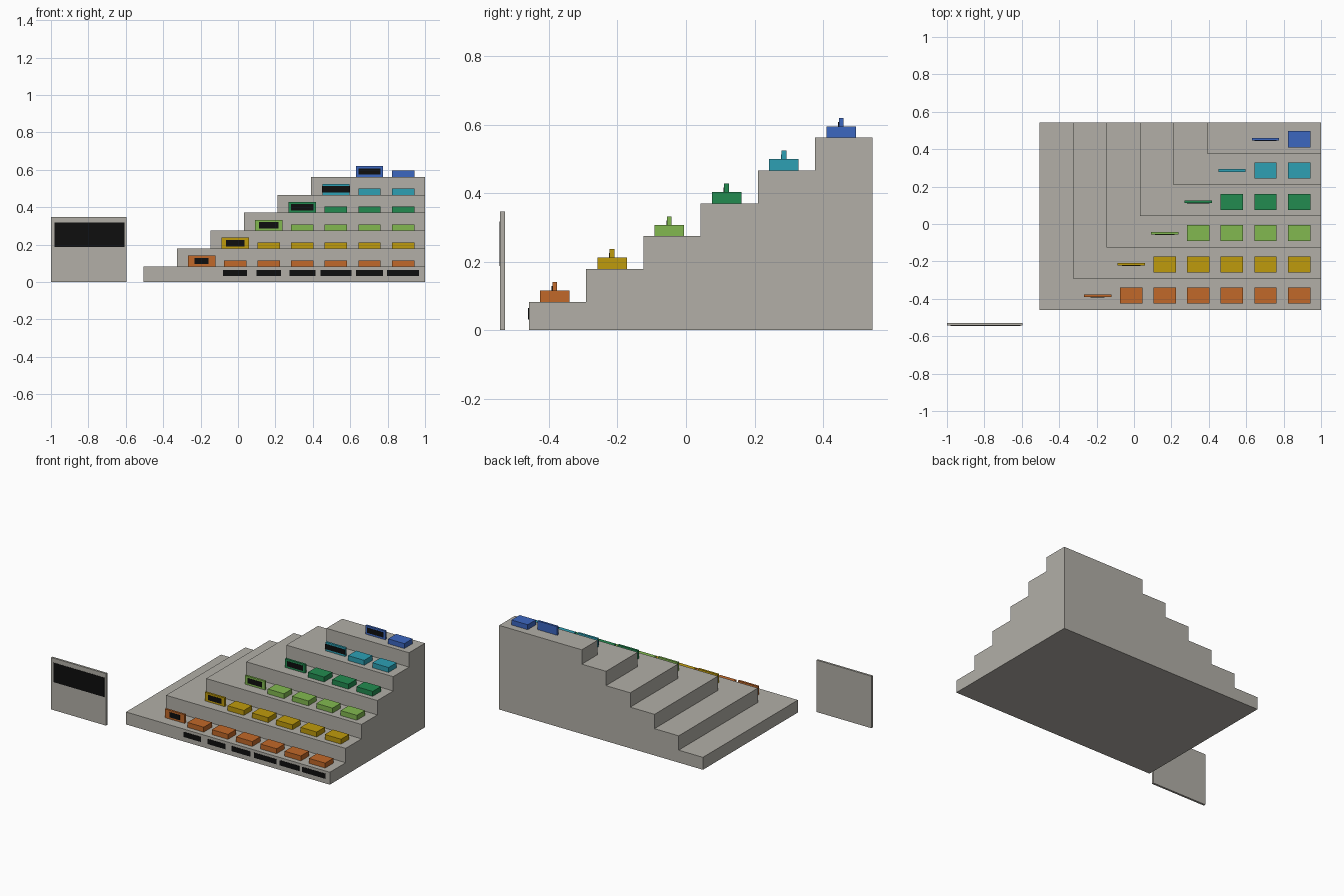
import bpy
import bmesh

cube = bpy.data.objects.get("Cube")
if cube:
    bpy.data.objects.remove(cube, do_unlink=True)


def material(name, rgb):
    """Flat material from 0-255 sRGB values, stored as linear."""
    lin = [((c / 255 + 0.055) / 1.055) ** 2.4 if c > 10 else c / 255 / 12.92 for c in rgb]
    mat = bpy.data.materials.new(name)
    mat.use_nodes = True
    mat.diffuse_color = (*lin, 1)
    bsdf = mat.node_tree.nodes["Principled BSDF"]
    bsdf.inputs["Base Color"].default_value = (*lin, 1)
    bsdf.inputs["Roughness"].default_value = 0.8
    return mat


def add_object(name, bm, mat):
    bmesh.ops.recalc_face_normals(bm, faces=bm.faces[:])
    mesh = bpy.data.meshes.new(name)
    bm.to_mesh(mesh)
    bm.free()
    mesh.materials.append(mat)
    obj = bpy.data.objects.new(name, mesh)
    bpy.context.scene.collection.objects.link(obj)
    return obj


def box(name, x, y, z, mat):
    """Axis-aligned box from (min, max) pairs."""
    bm = bmesh.new()
    bmesh.ops.create_cube(bm, size=1)
    for v in bm.verts:
        v.co = [lo + (c + 0.5) * (hi - lo) for c, (lo, hi) in zip(v.co, (x, y, z))]
    return add_object(name, bm, mat)


stone = material("warm grey", (178, 175, 167))
black = material("black", (14, 14, 14))
row_mats = [
    material("orange", (193, 104, 41)),
    material("gold", (191, 155, 12)),
    material("light green", (130, 185, 80)),
    material("dark green", (34, 139, 80)),
    material("teal", (45, 160, 180)),
    material("blue", (60, 103, 192)),
]

TIERS = 6
RIGHT, BACK = 1.0, 0.544
X0, DX = -0.506, 0.179      # left edge of each tier
Y0, DY = -0.459, 0.1672     # front edge of each tier
Z0, DZ = 0.083, 0.0958      # top of each tier
PITCH = 0.1795              # spacing of the blocks
LAST_X = 0.8825             # centre of the outermost block


def tier(i):
    return X0 + DX * i, Y0 + DY * i, Z0 + DZ * i


# Stepped base: risers and L-shaped treads, closed by back, side and bottom
bm = bmesh.new()


def face(*points):
    bm.faces.new([bm.verts.new(p) for p in points])


side, rear = [], []
for i in range(TIERS):
    x, y, top = tier(i)
    low = tier(i - 1)[2] if i else 0
    face((x, y, low), (RIGHT, y, low), (RIGHT, y, top), (x, y, top))
    face((x, BACK, low), (x, y, low), (x, y, top), (x, BACK, top))
    tread = [(x, y, top), (RIGHT, y, top)]
    if i < TIERS - 1:
        nx, ny, _ = tier(i + 1)
        tread += [(RIGHT, ny, top), (nx, ny, top), (nx, BACK, top)]
    else:
        tread += [(RIGHT, BACK, top)]
    face(*tread, (x, BACK, top))
    side += [(RIGHT, y, low), (RIGHT, y, top)]
    rear += [(x, BACK, low), (x, BACK, top)]
face(*side, (RIGHT, BACK, tier(TIERS - 1)[2]), (RIGHT, BACK, 0))
face(*rear, (RIGHT, BACK, tier(TIERS - 1)[2]), (RIGHT, BACK, 0))
face((X0, Y0, 0), (RIGHT, Y0, 0), (RIGHT, BACK, 0), (X0, BACK, 0))
bmesh.ops.remove_doubles(bm, verts=bm.verts[:], dist=1e-5)
add_object("stepped_base", bm, stone)

# Rows of blocks, each led by an upright marker with a dark label plate
label_widths = [0.075, 0.10, 0.105, 0.12, 0.148, 0.12]
for i, mat in enumerate(row_mats):
    top = tier(i)[2]
    yc = -0.383 + DY * i
    count = TIERS - i
    for k in range(count):
        xc = LAST_X - PITCH * k
        box(f"block_row{i + 1}_{k + 1}", (xc - 0.06, xc + 0.06),
            (yc - 0.043, yc + 0.043), (top, top + 0.033), mat)
    xc = LAST_X - PITCH * count
    box(f"row_marker_{i + 1}", (xc - 0.073, xc + 0.073),
        (yc - 0.007, yc + 0.007), (top, top + 0.058), mat)
    w = label_widths[i] / 2
    box(f"row_label_{i + 1}", (xc - w, xc + w),
        (yc - 0.009, yc - 0.007), (top + 0.012, top + 0.046), black)

# Column label plates on the lowest riser
for k, w in enumerate([0.171, 0.144, 0.166, 0.139, 0.131, 0.128]):
    xc = LAST_X - PITCH * k
    box(f"column_label_{k + 1}", (xc - w / 2, xc + w / 2),
        (Y0 - 0.002, Y0), (0.031, 0.065), black)

# Free-standing panel with its dark plate
box("sign_panel", (-1.0, -0.595), (-0.543, -0.529), (0, 0.347), stone)
box("sign_plate", (-0.982, -0.607), (-0.545, -0.543), (0.188, 0.317), black)
